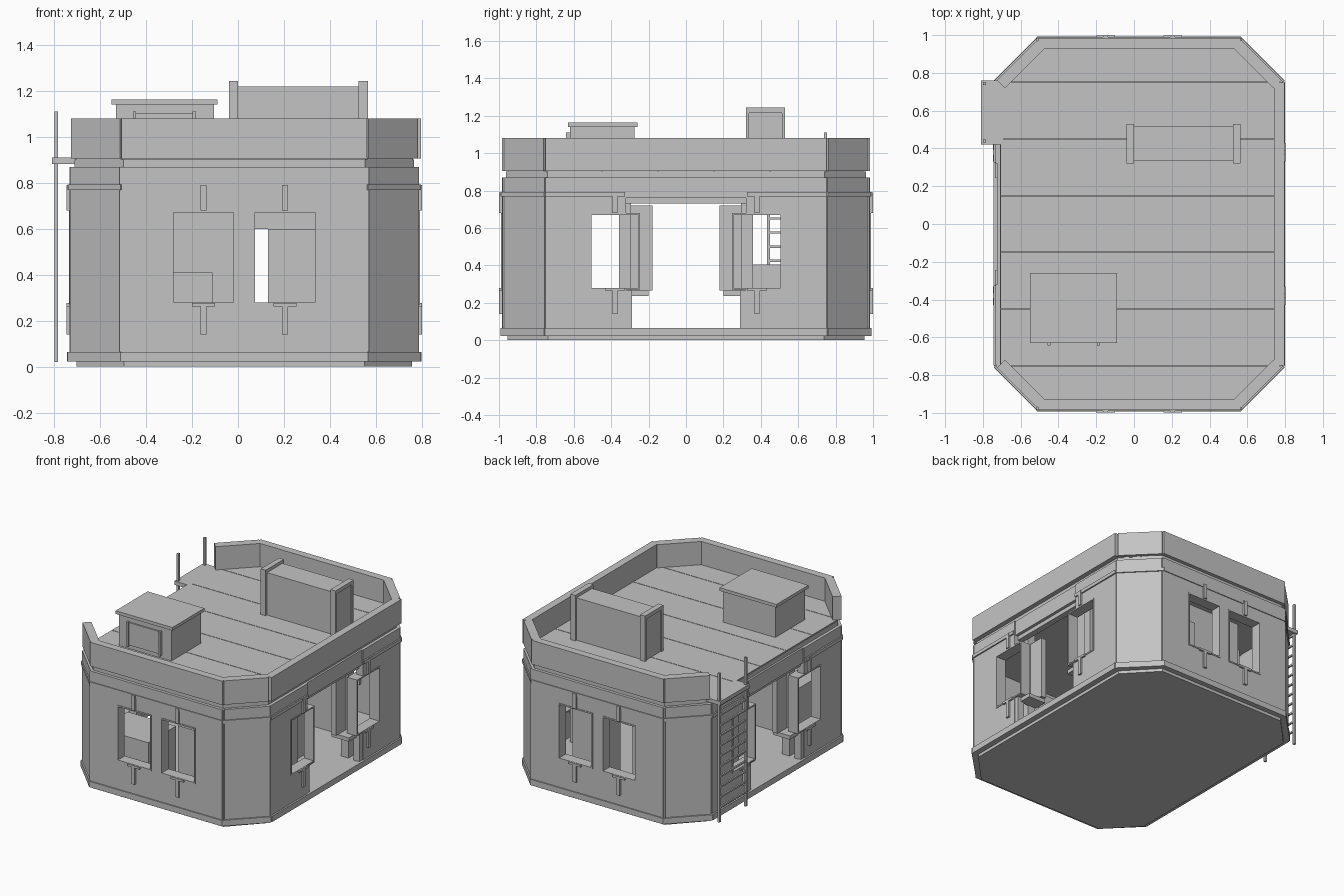
import bpy, bmesh, math
from mathutils import Matrix, Vector

cube = bpy.data.objects.get("Cube")
if cube:
    bpy.data.objects.remove(cube, do_unlink=True)

grey = bpy.data.materials.new("concrete_grey")
grey.diffuse_color = (0.55, 0.55, 0.55, 1)
grey.use_nodes = True
grey.node_tree.nodes["Principled BSDF"].inputs["Base Color"].default_value = (0.55, 0.55, 0.55, 1)

CX = 0.0275           # centre of the building body
HX, HY = 0.76, 0.985  # outer half sizes of the walls
SX, SY = 0.535, 0.75  # half lengths of the straight sides
FRONT = [-0.15, 0.205]   # window centres, front and back
SIDE = [-0.38, 0.38]     # window centres, sides
WZ0, WZ1 = 0.27, 0.68    # window height range


def add(name, bm):
    bmesh.ops.recalc_face_normals(bm, faces=bm.faces)
    mesh = bpy.data.meshes.new(name)
    bm.to_mesh(mesh)
    bm.free()
    mesh.materials.append(grey)
    ob = bpy.data.objects.new(name, mesh)
    bpy.context.scene.collection.objects.link(ob)
    return ob


def put(bm, x0, x1, y0, y1, z0, z1, turn=0.0):
    """Box from ranges, turned about z around its own centre."""
    m = Matrix.Translation(((x0 + x1) / 2, (y0 + y1) / 2, (z0 + z1) / 2))
    m = m @ Matrix.Rotation(turn, 4, 'Z') @ Matrix.Diagonal((x1 - x0, y1 - y0, z1 - z0, 1))
    bmesh.ops.create_cube(bm, size=1, matrix=m)


def box(name, *ranges):
    bm = bmesh.new()
    put(bm, *ranges)
    return add(name, bm)


def prism(name, pts, z0, z1):
    bm = bmesh.new()
    face = bm.faces.new([bm.verts.new((x, y, z0)) for x, y in pts])
    up = bmesh.ops.extrude_face_region(bm, geom=[face])["geom"]
    bmesh.ops.translate(bm, verts=[v for v in up if isinstance(v, bmesh.types.BMVert)],
                        vec=(0, 0, z1 - z0))
    return add(name, bm)


def octagon(grow):
    a, b = HX + grow, HY + grow
    s, t = SX + grow * 0.41, SY + grow * 0.41
    return [(CX + x, y) for x, y in ((s, -b), (a, -t), (a, t), (s, b),
                                     (-s, b), (-a, t), (-a, -t), (-s, -b))]


def cut(ob, cutters):
    """Subtract boxes from an object and keep the plain mesh."""
    for ranges in cutters:
        helper = box("cutter", *ranges)
        mod = ob.modifiers.new("cut", 'BOOLEAN')
        mod.object, mod.operation, mod.solver = helper, 'DIFFERENCE', 'EXACT'
        mesh = bpy.data.meshes.new_from_object(
            ob.evaluated_get(bpy.context.evaluated_depsgraph_get()))
        ob.modifiers.clear()
        ob.data = mesh
        bpy.data.objects.remove(helper, do_unlink=True)


def corner(name, sx, sy, z0, z1, grow=0.0, thick=0.055, trim=0.0):
    """Diagonal slab across one chamfered corner."""
    mid = Vector((CX + sx * (HX + SX) / 2, sy * (HY + SY) / 2))
    mid += Vector((sx, sy)) / math.sqrt(2) * (grow - thick / 2)
    half = math.hypot(HX - SX, HY - SY) / 2 - trim
    return box(name, mid.x - half, mid.x + half, mid.y - thick / 2, mid.y + thick / 2,
               z0, z1, -sx * sy * math.pi / 4)


def span(a, b):
    return min(a, b), max(a, b)


# Base, floor and roof slabs
prism("base_slab", octagon(-0.03), 0.0, 0.025)
prism("floor_slab", octagon(0.008), 0.022, 0.062)
prism("roof_slab", octagon(-0.022), 0.865, 0.902)

# Roof planks running across the roof
ys = [-0.95, -SY, -0.45, -0.15, 0.15, 0.45, SY, 0.95]
for y0, y1 in zip(ys, ys[1:]):
    def reach(y):
        return HX - 0.025 - max(0, abs(y) - SY)
    a, b = y0 + 0.002, y1 - 0.002
    prism("roof_plank", [(CX - reach(a), a), (CX + reach(a), a),
                         (CX + reach(b), b), (CX - reach(b), b)], 0.90, 0.91)


def window(name, place):
    """Frame, sill and two hanger bars; place maps (along, out) ranges to a box."""
    bm = bmesh.new()
    w = 0.14 if name == "end_window" else 0.135
    for a0, a1, z0, z1 in ((-w, 0.01 - w, WZ0, WZ1), (w - 0.01, w, WZ0, WZ1),
                           (-w, w, WZ0, WZ0 + 0.01), (-w, w, WZ1 - 0.01, WZ1)):
        put(bm, *place(a0, a1, -0.075, 0.004), z0, z1)
    put(bm, *place(-0.05, 0.05, -0.03, 0.014), WZ0 - 0.008, WZ0 + 0.008)
    for z0, z1 in ((0.14, WZ0), (WZ1, 0.79)):
        put(bm, *place(-0.013, 0.013, -0.02, 0.014), z0, z1)
    add(name, bm)


# Front and back: walls, trims, parapets and windows
for s, label in ((-1, "front"), (1, "back")):
    y0, y1 = span(s * HY, s * (HY - 0.055))
    wall = box(label + "_wall", CX - SX + 0.003, CX + SX - 0.003, y0, y1, 0.06, 0.87)
    cut(wall, [(c - 0.14, c + 0.14, y0 - 0.1, y1 + 0.1, WZ0, WZ1) for c in FRONT])
    for z0, z1, g in ((0.022, 0.065, 0.008), (0.768, 0.793, 0.006)):
        box(label + "_trim", CX - SX, CX + SX, *span(s * (HY + g), s * (HY - 0.02)), z0, z1)
    box(label + "_parapet", CX - SX, CX + SX, y0, y1, 0.905, 1.08)
    for c in FRONT:
        window("end_window", lambda a0, a1, o0, o1: (
            c + a0, c + a1, *span(s * (HY + o0), s * (HY + o1))))

# Sides: walls with doorway, trims, headers, windows and inner screens
for s, label in ((-1, "right"), (1, "left")):
    def out(o0, o1):
        return span(CX + s * (HX + o0), CX + s * (HX + o1))
    x0, x1 = out(-0.055, 0)
    wall = box(label + "_wall", x0, x1, 0.003 - SY, SY - 0.003, 0.06, 0.87)
    cut(wall, [(x0 - 0.1, x1 + 0.1, -0.32, 0.32, 0.0, 0.9)] +
        [(x0 - 0.1, x1 + 0.1, c - 0.135, c + 0.135, WZ0, WZ1) for c in SIDE])
    box(label + "_plinth", *out(-0.02, 0.012), -SY, SY, 0.022, 0.065)
    box(label + "_header", *out(-0.05, -0.008), -0.32, 0.32, 0.76, 0.87)
    box(label + "_lintel", *out(-0.075, -0.03), -0.325, 0.325, 0.73, 0.765)
    for t in (-1, 1):
        box(label + "_trim", *out(-0.02, 0.01), *span(t * 0.325, t * SY), 0.768, 0.793)
        box(label + "_door_post", *out(-0.055, -0.005), *span(t * 0.288, t * 0.322), 0.06, 0.268)
        box(label + "_inner_post", *out(-0.16, -0.10), *span(t * 0.295, t * 0.358), 0.06, 0.87)
        box(label + "_inner_screen", *out(-0.16, -0.12), *span(t * 0.18, t * 0.30), 0.265, 0.72)
        box(label + "_inner_ledge", *out(-0.17, -0.03), *span(t * 0.20, t * 0.30), 0.237, 0.265)
    for c in SIDE:
        window("side_window", lambda a0, a1, o0, o1: (*out(o0, o1), c + a0, c + a1))

# Parapet on the left only; the ladder side stays open
box("left_parapet", CX + HX - 0.045, CX + HX + 0.01, -SY, SY, 0.905, 1.08)

# Chamfered corners
for sx in (-1, 1):
    for sy in (-1, 1):
        corner("corner_wall", sx, sy, 0.06, 0.87, 0.0, 0.055, 0.004)
        corner("corner_plinth", sx, sy, 0.022, 0.065, 0.01, 0.03)
        corner("corner_trim", sx, sy, 0.768, 0.793, 0.008, 0.03)
        corner("corner_parapet", sx, sy, 0.905, 1.08, 0.0, 0.06, 0.012)
        # Thin posts over the wall joints
        for x, y in ((SX, HY - 0.012), (HX - 0.012, SY)):
            px, py = CX + sx * x, sy * y
            box("joint_post", px - 0.008, px + 0.008, py - 0.008, py + 0.008, 0.06, 0.87)

# Ladder and its landing
box("ladder_landing", -0.81, -0.69, 0.42, 0.76, 0.882, 0.91)
ladder = bmesh.new()
for y in (0.44, 0.745):
    put(ladder, -0.799, -0.783, y - 0.008, y + 0.008, 0.02, 1.11)
for i in range(11):
    z = 0.125 + i * 0.075
    put(ladder, -0.797, -0.785, 0.44, 0.745, z - 0.006, z + 0.006)
add("ladder", ladder)

# Roof hatch with lid and front panel
box("hatch_body", -0.53, -0.105, -0.62, -0.275, 0.905, 1.14)
box("hatch_lid", -0.55, -0.09, -0.63, -0.26, 1.14, 1.163)
box("hatch_panel", -0.45, -0.19, -0.63, -0.61, 0.94, 1.105)
for x in (-0.45, -0.19):
    box("hatch_strip", x - 0.007, x + 0.007, -0.642, -0.61, 0.93, 1.11)

# Roof vent with raised end frames
box("vent_body", -0.032, 0.555, 0.335, 0.515, 0.905, 1.22)
for x0, x1 in ((-0.04, 0.0), (0.525, 0.565)):
    box("vent_end_cap", x0, x1, 0.32, 0.53, 1.215, 1.243)
    for y in (0.32, 0.512):
        box("vent_end_post", x0, x1, y, y + 0.018, 0.905, 1.22)

# Interior furniture and partition
box("table", -0.50, -0.11, -0.88, -0.56, 0.06, 0.41)
box("front_cabinet", 0.13, 0.34, -0.88, -0.60, 0.06, 0.60)
box("back_desk", -0.50, -0.11, 0.345, 0.56, 0.06, 0.405)
box("partition", -0.40, 0.0, 0.57, 0.62, 0.06, 0.87)
box("back_cabinet", 0.13, 0.36, 0.57, 0.80, 0.06, 0.60)
box("back_beam", 0.0, 0.36, 0.57, 0.62, 0.60, 0.87)
